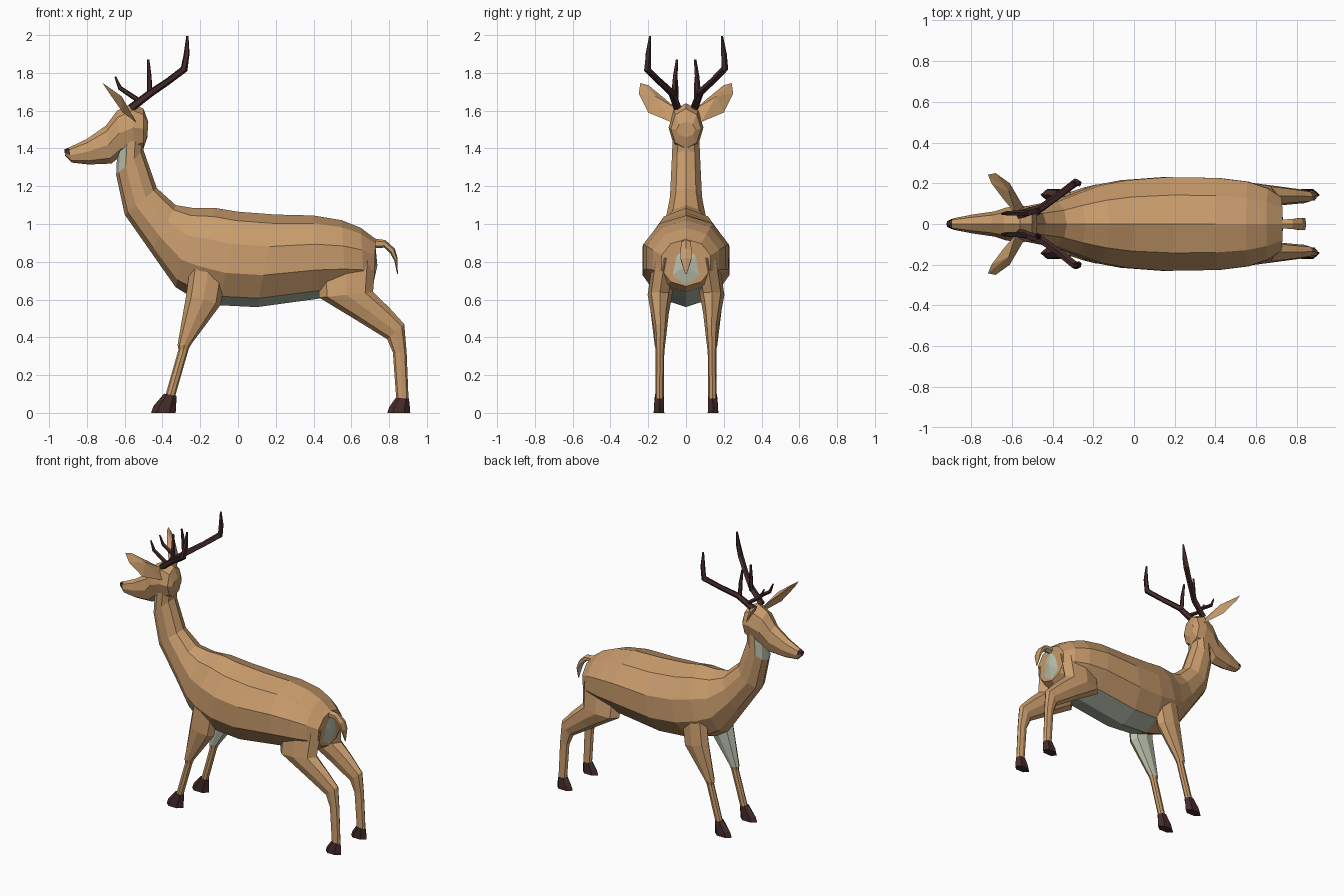
import bpy, bmesh
from math import sin, cos, pi
from mathutils import Vector


def material(name, rgb):
    m = bpy.data.materials.new(name)
    m.diffuse_color = (*rgb, 1)
    return m


MATS = [material("tan_coat", (0.58, 0.33, 0.15)),
        material("pale_fur", (0.50, 0.54, 0.43)),
        material("dark_horn", (0.06, 0.024, 0.024))]


def finish(name, bm, paint):
    """Turn a bmesh into an object; paint(centre, normal) picks a material slot."""
    bmesh.ops.recalc_face_normals(bm, faces=bm.faces)
    for f in bm.faces:
        f.material_index = paint(f.calc_center_median(), f.normal)
    me = bpy.data.meshes.new(name)
    bm.to_mesh(me)
    bm.free()
    for m in MATS:
        me.materials.append(m)
    ob = bpy.data.objects.new(name, me)
    bpy.context.collection.objects.link(ob)
    return ob


def skin(name, rings, paint):
    bm = bmesh.new()
    loops = [[bm.verts.new(p) for p in r] for r in rings]
    n = len(loops[0])
    for a, b in zip(loops, loops[1:]):
        for i in range(n):
            j = (i + 1) % n
            bm.faces.new((a[i], a[j], b[j], b[i]))
    bm.faces.new(loops[0])
    bm.faces.new(loops[-1])
    return finish(name, bm, paint)


def loft(name, sections, n, paint, side=1):
    """Sections: (x, z) of one edge, (x, z) of the opposite edge, half width, y centre."""
    top = max(sin(2 * pi * k / n) for k in range(n))
    rings = []
    for xa, za, xb, zb, w, yc in sections:
        ring = []
        for k in range(n):
            t = 2 * pi * k / n
            u = (1 - cos(t)) / 2
            ring.append((xa + (xb - xa) * u, side * yc + w * sin(t) / top, za + (zb - za) * u))
        rings.append(ring)
    return skin(name, rings, paint)


def tube(name, path, side, n=5):
    """Path: (x, y, z, radius)."""
    pts = [Vector((x, side * y, z)) for x, y, z, r in path]
    rings = []
    for i, p in enumerate(pts):
        d = pts[min(i + 1, len(pts) - 1)] - pts[max(i - 1, 0)]
        q = Vector((1, 0, 0)).rotation_difference(d.normalized())
        r = path[i][3]
        rings.append([p + q @ Vector((0, r * cos(2 * pi * k / n), r * sin(2 * pi * k / n)))
                      for k in range(n)])
    return skin(name, rings, dark)


def leaf(name, outline, fronts, backs, paint, side=1):
    """Outline closed by a fan to a front point and a back point."""
    bm = bmesh.new()
    flip = lambda p: (p[0], side * p[1], p[2])
    edge = [bm.verts.new(flip(p)) for p in outline]
    for c in (fronts, backs):
        v = bm.verts.new(flip(c))
        for i in range(len(edge)):
            bm.faces.new((edge[i - 1], edge[i], v))
    return finish(name, bm, paint)


tan = lambda c, n: 0
pale = lambda c, n: 1
dark = lambda c, n: 2


# Torso and neck
def coat(c, n):
    belly = -0.12 < c.x < 0.62 and n.z < -0.7
    throat = c.x < -0.6 and c.z > 1.25 and n.x < -0.5
    return int(belly or throat)


loft("body", [
    (-0.49, 1.52, -0.64, 1.37, 0.070, 0), (-0.50, 1.39, -0.645, 1.26, 0.075, 0),
    (-0.43, 1.19, -0.60, 1.05, 0.085, 0), (-0.33, 1.10, -0.46, 0.85, 0.110, 0),
    (-0.24, 1.085, -0.33, 0.665, 0.150, 0), (-0.12, 1.085, -0.24, 0.61, 0.190, 0),
    (0.00, 1.065, -0.10, 0.57, 0.215, 0), (0.20, 1.05, 0.10, 0.56, 0.230, 0),
    (0.40, 1.045, 0.43, 0.605, 0.226, 0), (0.55, 1.02, 0.57, 0.625, 0.208, 0),
    (0.65, 0.98, 0.67, 0.64, 0.175, 0), (0.73, 0.92, 0.715, 0.67, 0.130, 0)], 10, coat)

# Head with dark nose
loft("head", [
    (-0.92, 1.395, -0.915, 1.36, 0.014, 0), (-0.895, 1.405, -0.88, 1.325, 0.028, 0),
    (-0.80, 1.45, -0.79, 1.315, 0.046, 0), (-0.70, 1.52, -0.67, 1.32, 0.062, 0),
    (-0.64, 1.60, -0.62, 1.36, 0.080, 0), (-0.56, 1.64, -0.55, 1.38, 0.092, 0),
    (-0.50, 1.61, -0.50, 1.40, 0.080, 0), (-0.475, 1.54, -0.48, 1.46, 0.050, 0)], 8,
    lambda c, n: 2 if c.x < -0.9 and c.z > 1.365 else 0)

# Tail and pale rump patch
loft("tail", [
    (0.71, 0.925, 0.71, 0.87, 0.022, 0), (0.78, 0.915, 0.775, 0.875, 0.024, 0),
    (0.83, 0.87, 0.805, 0.845, 0.030, 0), (0.845, 0.82, 0.828, 0.805, 0.028, 0),
    (0.846, 0.735, 0.842, 0.737, 0.004, 0)], 6,
    lambda c, n: int(n.z < -0.3 or (n.x < -0.5 and c.x > 0.75)))
leaf("rump_patch", [(0.728, 0, 0.88), (0.727, 0.05, 0.83), (0.72, 0.07, 0.73), (0.712, 0, 0.665),
                    (0.72, -0.07, 0.73), (0.727, -0.05, 0.83)],
     (0.738, 0, 0.78), (0.71, 0, 0.78), pale)

for side, label in ((1, "left"), (-1, "right")):
    # Legs
    loft("front_leg_" + label, [
        (-0.25, 0.80, -0.06, 0.76, 0.055, 0.13), (-0.275, 0.62, -0.09, 0.575, 0.055, 0.14),
        (-0.32, 0.36, -0.25, 0.36, 0.027, 0.139), (-0.315, 0.335, -0.262, 0.335, 0.022, 0.138),
        (-0.385, 0.09, -0.335, 0.08, 0.022, 0.14)], 8,
        lambda c, n: int(c.z > 0.36 and n.y * side < -0.4), side)
    loft("hind_leg_" + label, [
        (0.42, 0.74, 0.73, 0.82, 0.070, 0.11), (0.43, 0.61, 0.715, 0.64, 0.065, 0.138),
        (0.62, 0.495, 0.80, 0.558, 0.047, 0.138), (0.79, 0.39, 0.88, 0.47, 0.033, 0.135),
        (0.82, 0.32, 0.893, 0.32, 0.023, 0.138), (0.838, 0.07, 0.903, 0.07, 0.022, 0.14)],
        8, tan, side)

    # Hooves
    loft("front_hoof_" + label, [
        (-0.392, 0.102, -0.325, 0.09, 0.024, 0.14), (-0.448, 0.035, -0.328, 0.03, 0.027, 0.143),
        (-0.46, 0, -0.33, 0, 0.028, 0.143)], 6, dark, side)
    loft("hind_hoof_" + label, [
        (0.835, 0.08, 0.905, 0.075, 0.024, 0.14), (0.80, 0.03, 0.91, 0.03, 0.027, 0.143),
        (0.79, 0, 0.912, 0, 0.028, 0.143)], 6, dark, side)

    # Ears, cupped forwards
    leaf("ear_" + label, [
        (-0.58, 0.05, 1.61), (-0.64, 0.12, 1.67), (-0.70, 0.20, 1.735), (-0.717, 0.242, 1.746),
        (-0.68, 0.25, 1.69), (-0.61, 0.20, 1.59), (-0.54, 0.08, 1.54)],
        (-0.635, 0.17, 1.66), (-0.615, 0.16, 1.675), tan, side)

    # Antlers
    tube("antler_beam_" + label, [
        (-0.565, 0.045, 1.615, 0.022), (-0.46, 0.075, 1.695, 0.020), (-0.37, 0.14, 1.755, 0.018),
        (-0.285, 0.205, 1.82, 0.020), (-0.272, 0.20, 1.90, 0.016), (-0.268, 0.19, 1.995, 0.006)],
        side)
    tube("antler_tine_" + label, [
        (-0.468, 0.065, 1.68, 0.015), (-0.47, 0.058, 1.78, 0.013), (-0.476, 0.048, 1.87, 0.007)],
        side)
    tube("antler_brow_tine_" + label, [
        (-0.52, 0.055, 1.65, 0.014), (-0.625, 0.052, 1.72, 0.012), (-0.65, 0.05, 1.78, 0.005)],
        side)
